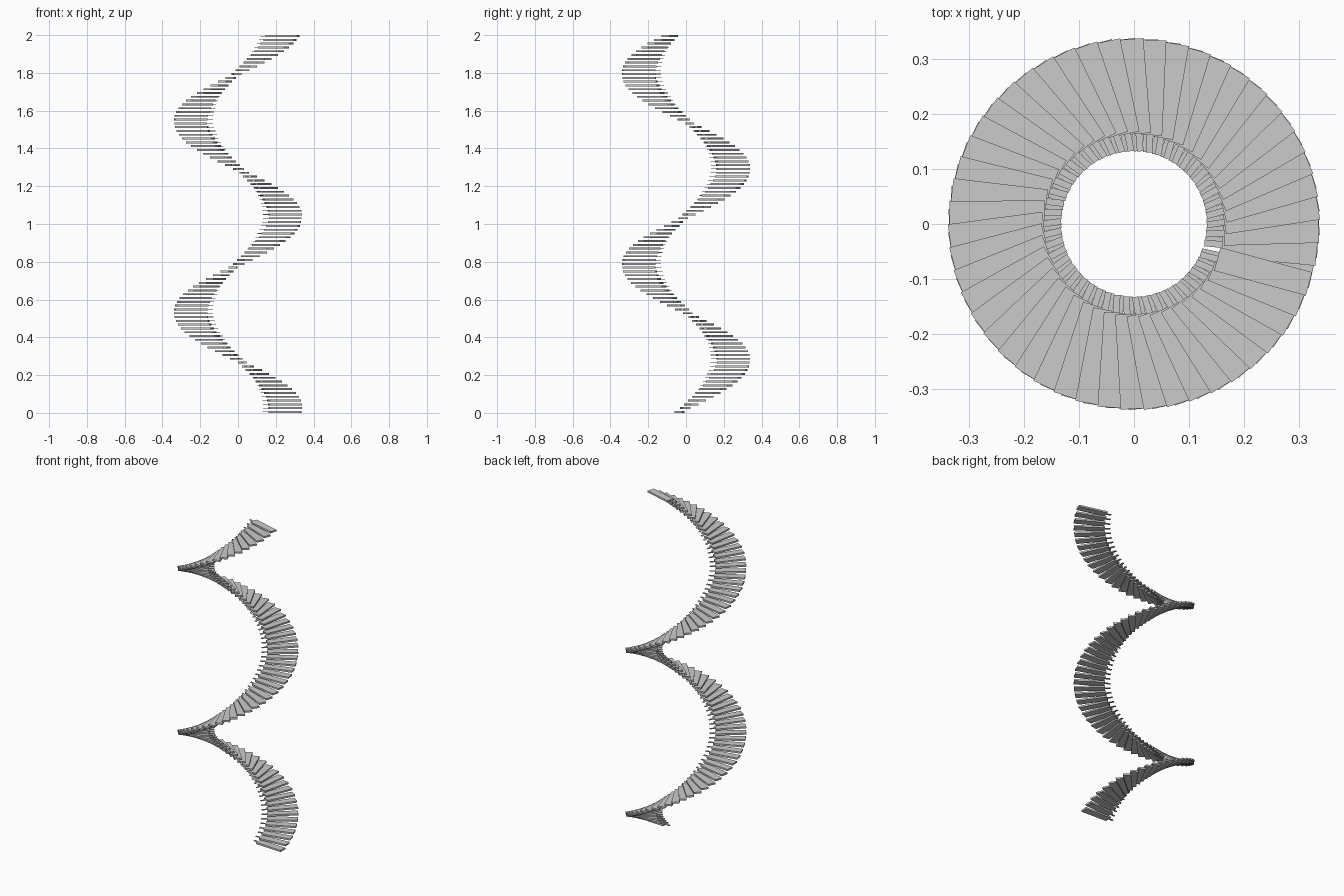
import bpy, bmesh
from math import radians
from mathutils import Matrix, Vector

if "Cube" in bpy.data.objects:
    bpy.data.objects.remove(bpy.data.objects["Cube"])

STEPS = 100
TURN = radians(7.15)      # rotation per step
START = radians(-3)
THICK = 0.010
RISE = (2.0 - THICK) / (STEPS - 1)


def add_box(bm, lo, hi, xf):
    lo, hi = Vector(lo), Vector(hi)
    m = xf @ Matrix.Translation((lo + hi) / 2) @ Matrix.Diagonal((*(hi - lo), 1))
    bmesh.ops.create_cube(bm, size=1, matrix=m)


def helix_of_boxes(name, lo, hi):
    bm = bmesh.new()
    for i in range(STEPS):
        xf = Matrix.Translation((0, 0, i * RISE)) @ Matrix.Rotation(START + i * TURN, 4, 'Z')
        add_box(bm, lo, hi, xf)
    mesh = bpy.data.meshes.new(name)
    bm.to_mesh(mesh)
    bm.free()
    obj = bpy.data.objects.new(name, mesh)
    bpy.context.collection.objects.link(obj)
    return obj


# Stair treads: flat slabs whose leading edge points at the axis
helix_of_boxes("stair_treads", (0.163, -0.044, 0), (0.336, 0, THICK))

# Thin mounting tongues on the inner end of each tread
helix_of_boxes("inner_tongues", (0.131, -0.028, 0.0035), (0.166, -0.016, 0.0065))
